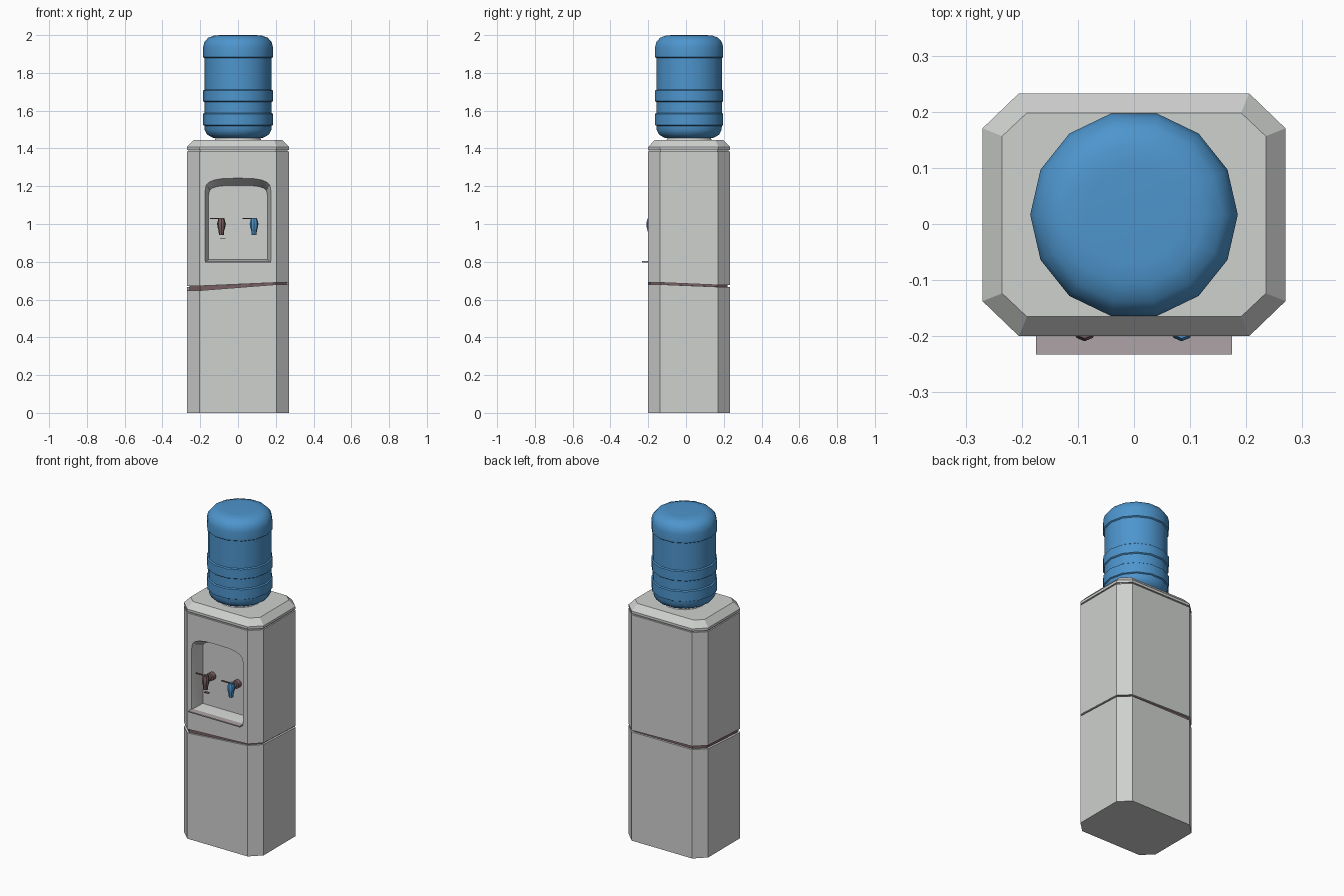
import bpy, bmesh, math
from mathutils import Matrix, Vector

if "Cube" in bpy.data.objects:
    bpy.data.objects.remove(bpy.data.objects["Cube"])

CY = 0.0165  # depth centre of the cabinet


def material(name, rgb):
    m = bpy.data.materials.new(name)
    m.diffuse_color = (*rgb, 1)
    m.use_nodes = True
    m.node_tree.nodes["Principled BSDF"].inputs["Base Color"].default_value = m.diffuse_color
    return m


GREY = material("light grey plastic", (0.62, 0.635, 0.62))
MAUVE = material("dark mauve", (0.19, 0.115, 0.122))
TRAY = material("pinkish grey", (0.42, 0.37, 0.38))
BLUE = material("water blue", (0.075, 0.30, 0.61))


def loft(name, rings, mat, smooth=None):
    """Skin a list of equal-length rings and cap both ends."""
    bm = bmesh.new()
    vs = [[bm.verts.new(p) for p in r] for r in rings]
    n = len(vs[0])
    for a, b in zip(vs, vs[1:]):
        for i in range(n):
            j = (i + 1) % n
            bm.faces.new((a[i], a[j], b[j], b[i]))
    bm.faces.new(vs[0][::-1])
    bm.faces.new(vs[-1])
    bmesh.ops.recalc_face_normals(bm, faces=bm.faces)
    me = bpy.data.meshes.new(name)
    bm.to_mesh(me)
    bm.free()
    me.materials.append(mat)
    ob = bpy.data.objects.new(name, me)
    bpy.context.collection.objects.link(ob)
    if smooth:
        bpy.ops.object.select_all(action='DESELECT')
        ob.select_set(True)
        bpy.context.view_layer.objects.active = ob
        bpy.ops.object.shade_smooth_by_angle(angle=math.radians(smooth))
    return ob


def octagon(z, d=0.0):
    """Chamfered rectangle; z is a number or a function of x and y."""
    x, y, cx, cy = 0.27 - d, 0.2165 - d, 0.205 - 0.4 * d, 0.154 - 0.4 * d
    pts = [(cx, -y), (x, -cy), (x, cy), (cx, y), (-cx, y), (-x, cy), (-x, -cy), (-cx, -y)]
    return [(px, py + CY, z(px, py) if callable(z) else z) for px, py in pts]


def circle(r, z, n, cx=0.0, cy=CY):
    return [(cx + r * math.cos(2 * math.pi * i / n), cy + r * math.sin(2 * math.pi * i / n), z)
            for i in range(n)]


def box(name, x0, x1, y0, y1, z0, z1, mat):
    r = [(x0, y0), (x1, y0), (x1, y1), (x0, y1)]
    return loft(name, [[(x, y, z) for x, y in r] for z in (z0, z1)], mat)


# cabinet halves meet at a slightly crooked seam
def lower_seam(x, y):
    return 0.667 if y > 0 else (0.68 if x > 0 else 0.648)


def upper_seam(x, y):
    return 0.677 if y > 0 and x > 0 else (0.69 if x > 0 else 0.672 if y < 0 else 0.688)


loft("lower_cabinet", [octagon(0), octagon(lower_seam)], GREY)
loft("seam_core", [octagon(0.63, 0.012), octagon(0.72, 0.012)], MAUVE)
upper = loft("upper_cabinet", [octagon(upper_seam), octagon(1.385)], GREY)
loft("lid_gap", [octagon(1.38, 0.008), octagon(1.40, 0.008)], GREY)
loft("lid", [octagon(1.393), octagon(1.408), octagon(1.445, 0.035)], GREY)


# arched dispensing recess cut into the front
def arch(y, w, z0, z1, z2):
    pts = [(-w, z0), (w, z0), (w, z1)]
    steps = 10
    for i in range(1, steps):
        a = math.pi * i / steps
        # superellipse gives rounded corners with a flat crown
        c, s = math.cos(a), math.sin(a)
        pts.append((w * math.copysign(abs(c) ** 0.65, c), z1 + (z2 - z1) * s ** 0.65))
    pts.append((-w, z1))
    return [(x, y, z) for x, z in pts]


cutter = loft("recess_cutter", [arch(-0.225, 0.18, 0.794, 1.175, 1.25),
                                arch(-0.2, 0.175, 0.80, 1.17, 1.243),
                                arch(-0.17, 0.164, 0.806, 1.165, 1.228),
                                arch(-0.12, 0.155, 0.812, 1.155, 1.205)], GREY)
mod = upper.modifiers.new("recess", 'BOOLEAN')
mod.operation, mod.object, mod.solver = 'DIFFERENCE', cutter, 'EXACT'
bpy.context.view_layer.objects.active = upper
bpy.ops.object.modifier_apply(modifier="recess")
bpy.data.objects.remove(cutter)
bpy.ops.object.select_all(action='DESELECT')
upper.select_set(True)
bpy.ops.object.shade_smooth_by_angle(angle=math.radians(32))

# drip tray plate
box("drip_tray", -0.175, 0.175, -0.233, -0.195, 0.796, 0.803, TRAY)

# taps: stem from the back wall, tapered lever, thin side bar
for side, x, mat in (("hot", -0.088, MAUVE), ("cold", 0.085, BLUE)):
    stem = loft(side + "_stem", [circle(0.024, 0, 10, 0, 0), circle(0.024, 0.03, 10, 0, 0),
                                 circle(0.014, 0.032, 10, 0, 0), circle(0.014, 0.07, 10, 0, 0)],
                MAUVE, 40)
    stem.data.transform(Matrix.Translation((x, -0.118, 1.0)) @ Matrix.Rotation(math.pi / 2, 4, 'X'))
    loft(side + "_lever", [circle(r, z, 8, x, -0.188) for r, z in
                           ((0.013, 0.942), (0.015, 0.965), (0.021, 0.985), (0.021, 1.01),
                            (0.016, 1.028))], mat, 40)
    box(side + "_bar", x - 0.06, x + 0.016, -0.199, -0.19, 1.026, 1.031, MAUVE)
box("hot_nozzle_tip", -0.094, -0.066, -0.195, -0.18, 0.922, 0.927, MAUVE)

# collar and ribbed bottle with fourteen sides
loft("bottle_collar", [circle(0.125, 1.44, 14), circle(0.115, 1.462, 14)], GREY, 30)
profile = [(0.10, 1.452), (0.135, 1.457), (0.163, 1.473), (0.176, 1.497), (0.178, 1.52),
           (0.185, 1.524), (0.185, 1.583), (0.178, 1.588), (0.178, 1.645),
           (0.185, 1.65), (0.185, 1.706), (0.178, 1.711), (0.178, 1.878),
           (0.185, 1.883), (0.185, 1.935), (0.178, 1.963), (0.158, 1.986), (0.125, 1.998), (0.09, 2.0)]
loft("bottle", [circle(r, z, 14) for r, z in profile], BLUE, 40)
